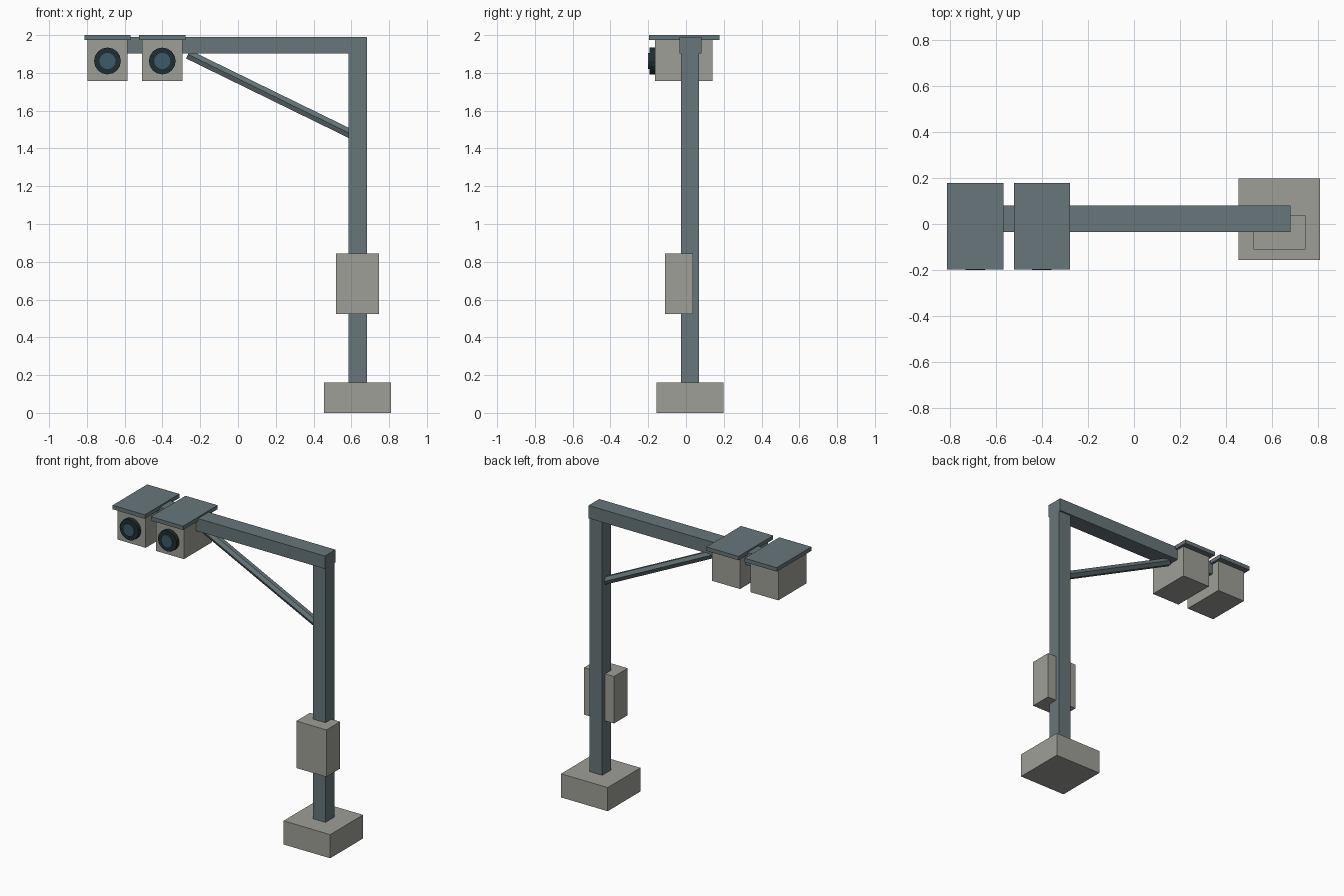
import bpy
import math
from mathutils import Vector

if "Cube" in bpy.data.objects:
    bpy.data.objects.remove(bpy.data.objects["Cube"])


def material(name, rgb):
    m = bpy.data.materials.new(name)
    m.diffuse_color = (*rgb, 1.0)
    m.use_nodes = True
    m.node_tree.nodes["Principled BSDF"].inputs["Base Color"].default_value = m.diffuse_color
    return m


STEEL = material("blue grey steel", (0.135, 0.180, 0.196))
CASING = material("warm grey casing", (0.345, 0.345, 0.310))
DARK = material("dark lens ring", (0.014, 0.026, 0.031))
GLASS = material("blue lens glass", (0.043, 0.105, 0.150))


def finish(name, mat):
    ob = bpy.context.object
    ob.name = name
    ob.data.materials.append(mat)
    return ob


def box(name, x, y, z, mat):
    """Box from (min, max) pairs on each axis."""
    bpy.ops.mesh.primitive_cube_add(size=1, location=[(a + b) / 2 for a, b in (x, y, z)])
    ob = finish(name, mat)
    ob.scale = [b - a for a, b in (x, y, z)]
    bpy.ops.object.transform_apply(location=False, rotation=False, scale=True)
    return ob


def rod(name, start, end, radius, sides, mat):
    """Cylinder between two points."""
    a, b = Vector(start), Vector(end)
    bpy.ops.mesh.primitive_cylinder_add(vertices=sides, radius=radius, depth=(b - a).length,
                                        location=(a + b) / 2)
    ob = finish(name, mat)
    d = b - a
    if abs(d.y) > 1e-6:
        ob.rotation_euler = (math.pi / 2, 0, 0)
    else:
        ob.rotation_euler = (0, math.atan2(d.x, d.z), 0)
    return ob


# Footing, post and overhead arm
box("concrete_footing", (0.455, 0.809), (-0.157, 0.198), (0, 0.162), CASING)
box("post", (0.586, 0.682), (-0.027, 0.070), (0.15, 1.95), STEEL)
box("overhead_arm", (-0.78, 0.682), (-0.034, 0.081), (1.902, 1.99), STEEL)

# Diagonal brace under the arm
rod("diagonal_brace", (-0.264, 0.022, 1.898), (0.634, 0.022, 1.459), 0.028, 6, STEEL)

# Control cabinet on the post
box("control_cabinet", (0.519, 0.747), (-0.11, 0.038), (0.523, 0.845), CASING)

# Two camera heads with sun shields and lenses
for i, x in enumerate((-0.691, -0.401), 1):
    box(f"camera_body_{i}", (x - 0.106, x + 0.106), (-0.164, 0.139), (1.757, 1.98), CASING)
    box(f"sun_shield_{i}", (x - 0.122, x + 0.122), (-0.197, 0.178), (1.973, 2.0), STEEL)
    rod(f"lens_ring_{i}", (x, -0.15, 1.863), (x, -0.193, 1.863), 0.071, 16, DARK)
    rod(f"lens_glass_{i}", (x, -0.18, 1.863), (x, -0.2, 1.863), 0.043, 16, GLASS)
